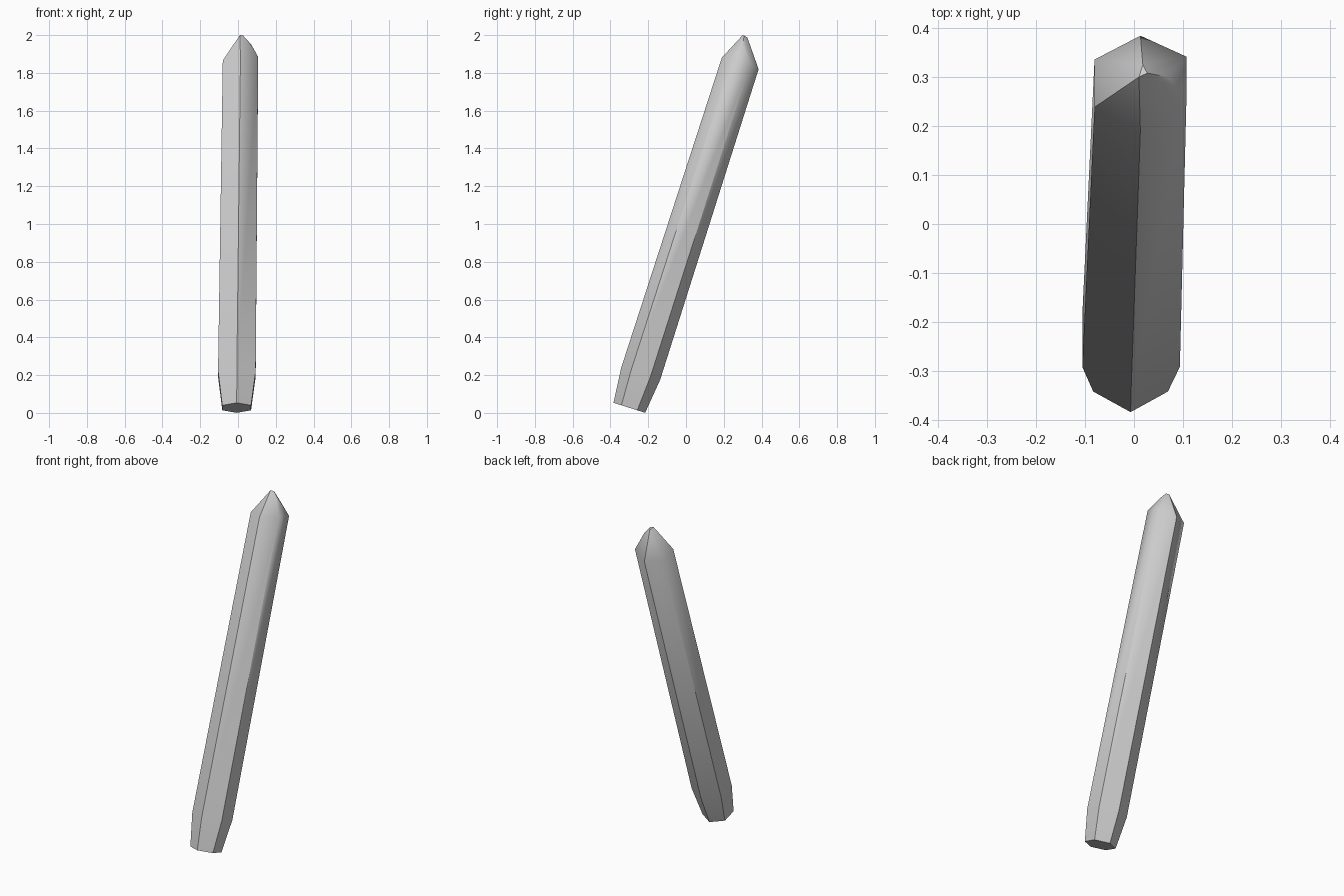
import bpy, bmesh, math
from mathutils import Vector

default = bpy.data.objects.get("Cube")
if default:
    bpy.data.objects.remove(default, do_unlink=True)

# One plain grey for the whole crystal
grey = bpy.data.materials.new("stone grey")
grey.use_nodes = True
grey.diffuse_color = (0.6, 0.6, 0.6, 1)
grey.node_tree.nodes["Principled BSDF"].inputs["Base Color"].default_value = grey.diffuse_color

TILT = math.radians(17.5)
SIDE = Vector((1, 0, 0))
BACK = Vector((0, math.cos(TILT), -math.sin(TILT)))
AXIS = Vector((0.01, math.sin(TILT), math.cos(TILT)))


def hexagon(bm, centre, wide, deep, right_rise=0.0):
    """Six corners across the leaning axis, corners at front and back."""
    ring = []
    for k in range(6):
        a = math.radians(90 + 60 * k)
        p = Vector(centre) + SIDE * wide * math.cos(a) + BACK * deep * math.sin(a)
        if math.cos(a) > 0.1:
            p += AXIS * right_rise
        ring.append(bm.verts.new(p))
    return ring


bm = bmesh.new()

# Shaft: tapered foot, then a long, slightly narrowing prism
foot = hexagon(bm, (-0.007, -0.30, 0.027), 0.088, 0.088)
shoulder = hexagon(bm, (-0.006, -0.24, 0.207), 0.115, 0.108)
crown = hexagon(bm, (0.013, 0.287, 1.85), 0.108, 0.102, 0.02)
bm.faces.new(list(reversed(foot)))
for low, high in ((foot, shoulder), (shoulder, crown)):
    for i in range(6):
        j = (i + 1) % 6
        bm.faces.new((low[i], low[j], high[j], high[i]))

# Point: faceted cap stretched from the crown over an uneven summit
base = [bm.verts.new(v.co) for v in crown]
summit = [bm.verts.new(p) for p in (
    (0.010, 0.300, 2.0), (0.027, 0.308, 1.998),
    (0.018, 0.325, 1.987), (0.070, 0.300, 1.95))]
bmesh.ops.convex_hull(bm, input=base + summit)
floor = [f for f in bm.faces if all(v in base for v in f.verts)]
bmesh.ops.delete(bm, geom=floor, context='FACES')
bmesh.ops.remove_doubles(bm, verts=bm.verts, dist=0.0005)
bmesh.ops.recalc_face_normals(bm, faces=bm.faces)

mesh = bpy.data.meshes.new("crystal_shard")
bm.to_mesh(mesh)
bm.free()
mesh.materials.append(grey)
shard = bpy.data.objects.new("crystal_shard", mesh)
bpy.context.collection.objects.link(shard)

# Crisp long edges, soft shading over the point
bpy.ops.object.select_all(action='DESELECT')
shard.select_set(True)
bpy.context.view_layer.objects.active = shard
bpy.ops.object.shade_smooth_by_angle(angle=math.radians(40))
